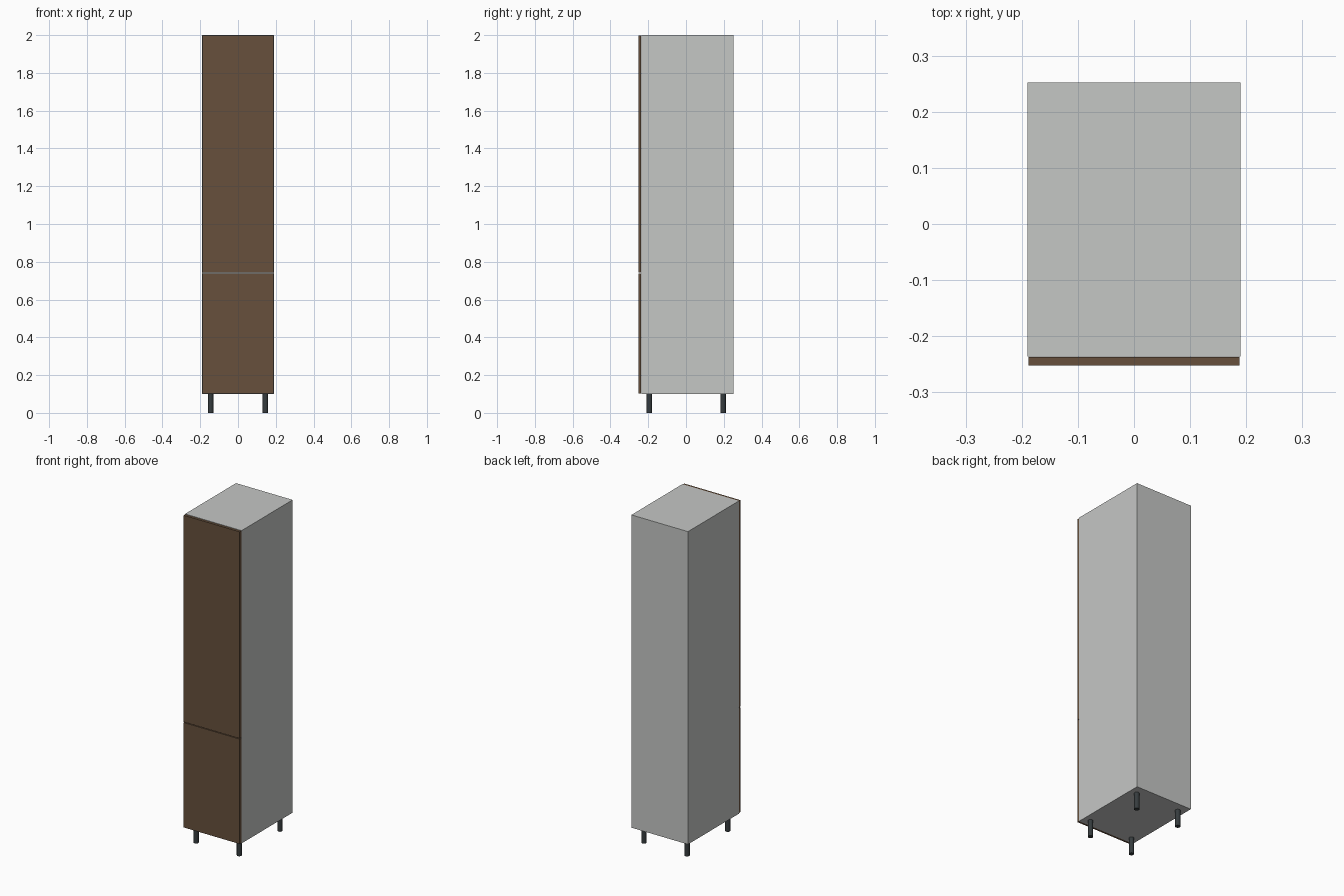
import bpy, bmesh, math
from mathutils import Vector

if "Cube" in bpy.data.objects:
    bpy.data.objects.remove(bpy.data.objects["Cube"])


def material(name, rgb):
    lin = [(c / 255 / 12.92) if c < 11 else ((c / 255 + 0.055) / 1.055) ** 2.4 for c in rgb]
    m = bpy.data.materials.new(name)
    m.diffuse_color = (*lin, 1)
    m.use_nodes = True
    m.node_tree.nodes["Principled BSDF"].inputs["Base Color"].default_value = m.diffuse_color
    return m


GREY = material("light grey board", (197, 199, 197))
BROWN = material("brown wood", (103, 80, 60))
DARK = material("dark plastic", (54, 60, 62))


def finish(name, bm, mat):
    me = bpy.data.meshes.new(name)
    bm.to_mesh(me)
    bm.free()
    me.materials.append(mat)
    ob = bpy.data.objects.new(name, me)
    bpy.context.collection.objects.link(ob)
    return ob


def box(name, lo, hi, mat):
    lo, hi = Vector(lo), Vector(hi)
    bm = bmesh.new()
    bmesh.ops.create_cube(bm, size=1)
    bmesh.ops.scale(bm, vec=hi - lo, verts=bm.verts)
    bmesh.ops.translate(bm, vec=(lo + hi) / 2, verts=bm.verts)
    return finish(name, bm, mat)


W, D = 0.19, 0.2525          # half width, half depth
T = 0.016                    # board thickness
Z0, Z1 = 0.10, 2.0           # carcass bottom and top
FRONT = -D + T               # front edge of the carcass
BACK = D - 0.004             # inner face of the back panel
SPLIT = 0.741                # height of the gap between the doors

# Carcass boards
box("left_side", (-W, FRONT, Z0), (-W + T, BACK, Z1), GREY)
box("right_side", (W - T, FRONT, Z0), (W, BACK, Z1), GREY)
for name, z in (("bottom_board", Z0), ("middle_shelf", SPLIT - T / 2), ("top_board", Z1 - T)):
    box(name, (-W + T, FRONT, z), (W - T, BACK, z + T), GREY)
box("back_panel", (-W, BACK, Z0), (W, D, Z1), GREY)

# Doors
for name, a, b in (("lower_door", Z0 + 0.002, SPLIT - 0.002),
                   ("upper_door", SPLIT + 0.002, Z1 - 0.002)):
    box(name, (-W + 0.002, -D, a), (W - 0.002, FRONT - 0.0005, b), BROWN)

# Legs
for side, x in (("left", -0.145), ("right", 0.145)):
    for end, y in (("front", -0.194), ("back", 0.196)):
        bm = bmesh.new()
        bmesh.ops.create_cone(bm, cap_ends=True, segments=24,
                              radius1=0.0145, radius2=0.0145, depth=Z0)
        bmesh.ops.translate(bm, vec=(x, y, Z0 / 2), verts=bm.verts)
        for f in bm.faces:
            f.smooth = len(f.verts) == 4
        for e in bm.edges:
            e.smooth = e.calc_face_angle(0) < math.radians(40)
        finish(f"{end}_{side}_leg", bm, DARK)
